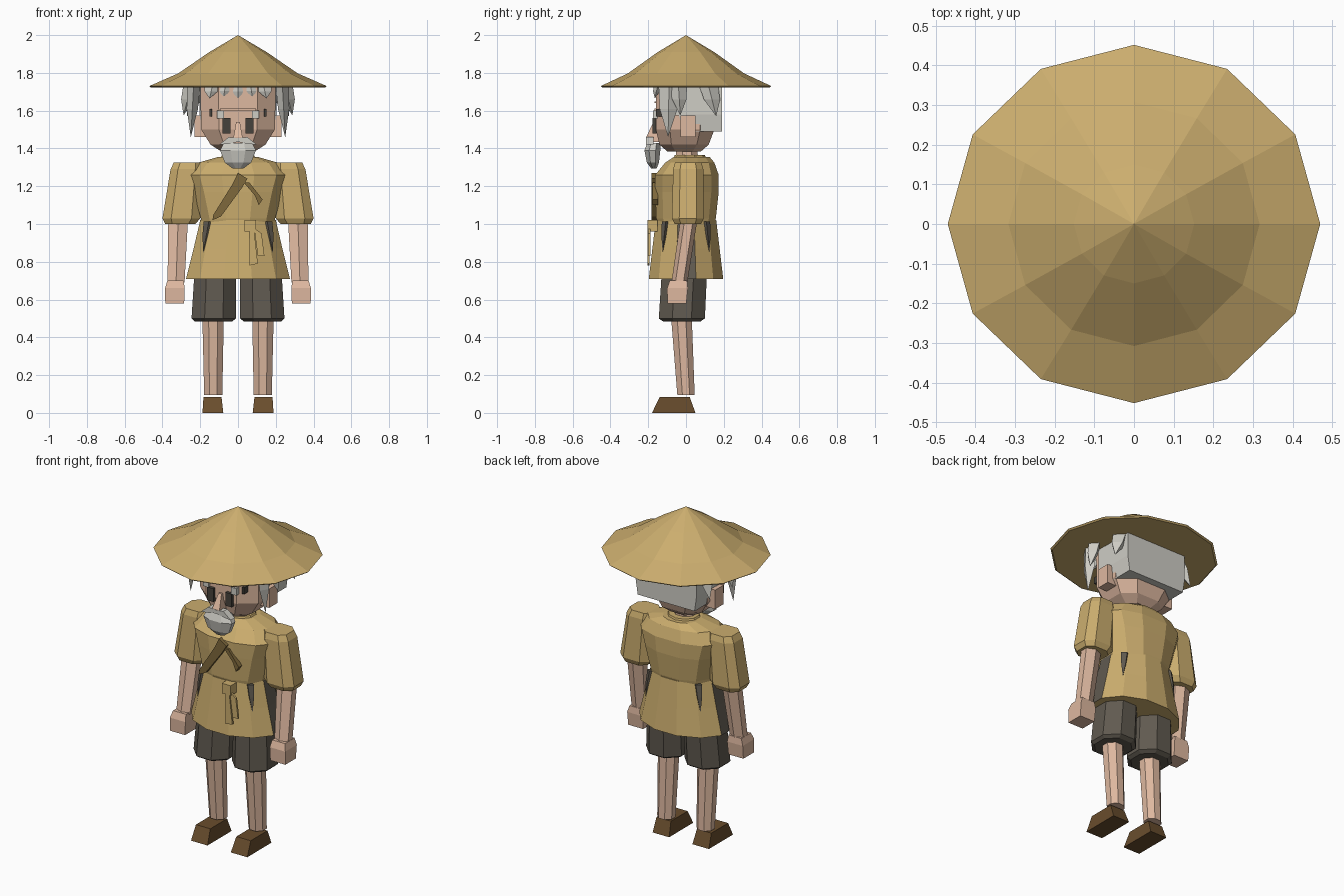
import bpy, bmesh, math

old = bpy.data.objects.get("Cube")
if old:
    bpy.data.objects.remove(old, do_unlink=True)


def material(name, r, g, b):
    m = bpy.data.materials.new(name)
    m.use_nodes = True
    m.diffuse_color = (r, g, b, 1)
    m.node_tree.nodes["Principled BSDF"].inputs["Base Color"].default_value = (r, g, b, 1)
    return m


straw = material("straw_tan", .597, .418, .156)
skin = material("skin", .73, .48, .35)
charcoal = material("charcoal", .117, .102, .08)
grey = material("hair_grey", .62, .61, .56)
brown = material("shoe_brown", .141, .074, .026)
fold = material("fold_brown", .21, .14, .045)
dark = material("eye_dark", .061, .054, .045)


def finish(name, bm, mat):
    bmesh.ops.remove_doubles(bm, verts=bm.verts, dist=1e-5)
    bmesh.ops.recalc_face_normals(bm, faces=bm.faces)
    me = bpy.data.meshes.new(name)
    bm.to_mesh(me)
    bm.free()
    me.materials.append(mat)
    ob = bpy.data.objects.new(name, me)
    bpy.context.collection.objects.link(ob)
    return ob


def loft(name, rings, n, mat, flat=True, power=1):
    """Stack of rings (z, rx, ry, cx, cy); flat turns a side to the front."""
    bm = bmesh.new()
    angles = [math.tau * (i + (.5 if flat else 0)) / n for i in range(n)]
    shape = [[math.copysign(abs(f(a)) ** power, f(a)) for f in (math.cos, math.sin)] for a in angles]
    sx = max(p[0] for p in shape)
    sy = max(p[1] for p in shape)
    loops = [[bm.verts.new((cx + rx * p / sx, cy + ry * q / sy, z)) for p, q in shape]
             for z, rx, ry, cx, cy in rings]
    for a, b in zip(loops, loops[1:]):
        for i in range(n):
            j = (i + 1) % n
            bm.faces.new((a[i], a[j], b[j], b[i]))
    for ring, loop in ((rings[0], loops[0]), (rings[-1], loops[-1])):
        if ring[1] > 0:
            bm.faces.new(loop)
    bmesh.ops.dissolve_degenerate(bm, dist=1e-5, edges=bm.edges)
    return finish(name, bm, mat)


def box(name, x0, x1, y0, y1, z0, z1, mat):
    cx, cy, rx, ry = (x0 + x1) / 2, (y0 + y1) / 2, abs(x1 - x0) / 2, (y1 - y0) / 2
    return loft(name, [(z0, rx, ry, cx, cy), (z1, rx, ry, cx, cy)], 4, mat)


def plate(name, points, y, depth, mat, s=1):
    """Outline in x and z, pushed back along y."""
    bm = bmesh.new()
    face = bm.faces.new([bm.verts.new((s * x, y, z)) for x, z in points])
    out = bmesh.ops.extrude_face_region(bm, geom=[face])
    for v in out["geom"]:
        if isinstance(v, bmesh.types.BMVert):
            v.co.y += depth
    return finish(name, bm, mat)


def spike(name, top, tip, rx, ry, mat, bulge=.85):
    """Pointed lock hanging from top to tip."""
    mid = [a + (b - a) * .45 for a, b in zip(top, tip)]
    loft(name, [(top[2], rx, ry, top[0], top[1]),
                (mid[2], rx * bulge, ry * bulge, mid[0], mid[1]),
                (tip[2], 0, 0, tip[0], tip[1])], 4, mat, False)


# Hat
loft("straw_hat", [(1.722, .46, .442, 0, 0), (1.73, .47, .452, 0, 0), (1.797, .317, .308, 0, 0),
                   (1.91, .152, .15, 0, 0), (2.0, 0, 0, 0, 0)], 12, straw, False)

# Head and neck
loft("head", [(1.385, .09, .09, 0, -.01), (1.42, .145, .13, 0, -.01), (1.5, .195, .155, 0, -.005),
              (1.73, .2, .155, 0, -.005)], 8, skin, power=.75)
loft("neck", [(1.29, .065, .06, 0, .005), (1.43, .06, .055, 0, .005)], 8, skin)
loft("nose", [(1.435, .026, .035, 0, -.175), (1.46, .024, .033, 0, -.178), (1.54, .01, .012, 0, -.16)], 4, skin)
box("brow_crease", -.095, .095, -.168, -.15, 1.60, 1.612, skin)
box("forehead_crease", -.08, .08, -.166, -.15, 1.64, 1.648, skin)

# Hair, beard and moustache
loft("back_hair", [(1.49, .19, .1, 0, .09), (1.58, .203, .115, 0, .075), (1.725, .203, .115, 0, .075)], 4, grey)
loft("beard", [(1.295, .03, .015, 0, -.17), (1.325, .07, .032, 0, -.175), (1.39, .095, .042, 0, -.178),
               (1.43, .075, .035, 0, -.17)], 8, grey)
for i in range(-2, 3):
    spike("fringe_lock", (i * .068, -.15, 1.73), (i * .075, -.165, 1.665 + .01 * (i % 2)), .04, .02, grey)

# Shirt
loft("shirt_body", [(.995, .192, .15, 0, 0), (1.03, .197, .158, 0, 0), (1.17, .235, .168, 0, .005),
                    (1.26, .265, .168, 0, .005), (1.325, .21, .13, 0, .02),
                    (1.355, .105, .095, 0, .03)], 12, straw, power=.85)
loft("shirt_collar", [(1.335, .1, .09, 0, .02), (1.365, .085, .08, 0, .02)], 10, straw)
skirt = loft("shirt_skirt", [(.71, .275, .197, 0, 0), (.87, .235, .178, 0, 0), (1.02, .2, .16, 0, 0)], 12, straw)
skirt.data.materials.append(charcoal)
for p in skirt.data.polygons:  # open side vents
    p.material_index = int(abs(p.normal.x) > .95)

# Shirt folds and belt knot
plate("left_over_fold", [(-.03, 1.21), (0, 1.27), (.05, 1.24), (.02, 1.19), (-.09, 1.04), (-.135, 1.02), (-.13, 1.05)],
      -.182, .03, fold)
plate("short_fold", [(.03, 1.22), (.06, 1.22), (.13, 1.13), (.11, 1.10), (.09, 1.15)], -.178, .03, fold)
box("belt_knot", .035, .095, -.205, -.15, .96, 1.02, straw)
plate("belt_tail_long", [(.06, .97), (.085, .97), (.105, .79), (.06, .78)], -.205, .012, straw)
plate("belt_tail_short", [(.085, .98), (.125, .95), (.14, .83), (.105, .83)], -.2, .012, straw)

for s, side in ((1, "left"), (-1, "right")):
    # Face
    box(side + "_ear", s * .17, s * .23, -.03, .05, 1.46, 1.575, skin)
    box(side + "_eye", s * .04, s * .082, -.178, -.15, 1.48, 1.56, dark)
    box(side + "_eyebrow", s * .075, s * .112, -.176, -.13, 1.558, 1.6, grey)
    box(side + "_temple_mark", s * .138, s * .152, -.158, -.1, 1.57, 1.61, dark)
    plate(side + "_moustache", [(0, 1.455), (.05, 1.46), (.1, 1.42), (.05, 1.425), (0, 1.435)], -.212, .04, grey, s)

    # Hair locks
    spike(side + "_long_lock", (s * .235, -.09, 1.73), (s * .25, -.095, 1.46), .035, .055, grey)
    spike(side + "_outer_lock", (s * .25, -.04, 1.73), (s * .288, -.03, 1.575), .04, .045, grey)
    spike(side + "_rear_lock", (s * .2, .12, 1.73), (s * .27, .16, 1.57), .05, .05, grey)
    box(side + "_sideburn", s * .17, s * .205, -.06, .0, 1.575, 1.73, grey)

    # Sleeve, forearm and hand
    loft(side + "_sleeve", [(1.0, .08, .07, s * .305, .01), (1.03, .1, .085, s * .3, .01),
                            (1.29, .085, .08, s * .272, .012), (1.325, .075, .07, s * .265, .012)],
         8, straw, power=.7)
    loft(side + "_forearm", [(.69, .045, .042, s * .328, -.035), (1.02, .052, .045, s * .317, .015)], 6, skin)
    loft(side + "_hand", [(.58, .05, .05, s * .335, -.048), (.66, .052, .055, s * .334, -.045),
                          (.7, .043, .046, s * .331, -.04)], 4, skin)

    # Shorts, leg and shoe
    loft(side + "_shorts_leg", [(.485, .10, .1, s * .13, -.022), (.5, .118, .122, s * .128, -.022),
                                (.72, .11, .12, s * .122, -.01), (.9, .1, .12, s * .11, 0)], 8, charcoal)
    loft(side + "_leg", [(.095, .048, .046, s * .131, 0), (.52, .057, .055, s * .132, -.025)], 8, skin)
    loft(side + "_shoe", [(0, .055, .115, s * .133, -.065), (.083, .048, .08, s * .135, -.06)], 4, brown)

    # Dark pleats at the waist
    for f, face in ((-1, "front"), (1, "back")):
        spike(side + "_" + face + "_pleat", (s * .155, f * .108, 1.012), (s * .184, f * .124, .85),
              .027, .02, charcoal, .75)
